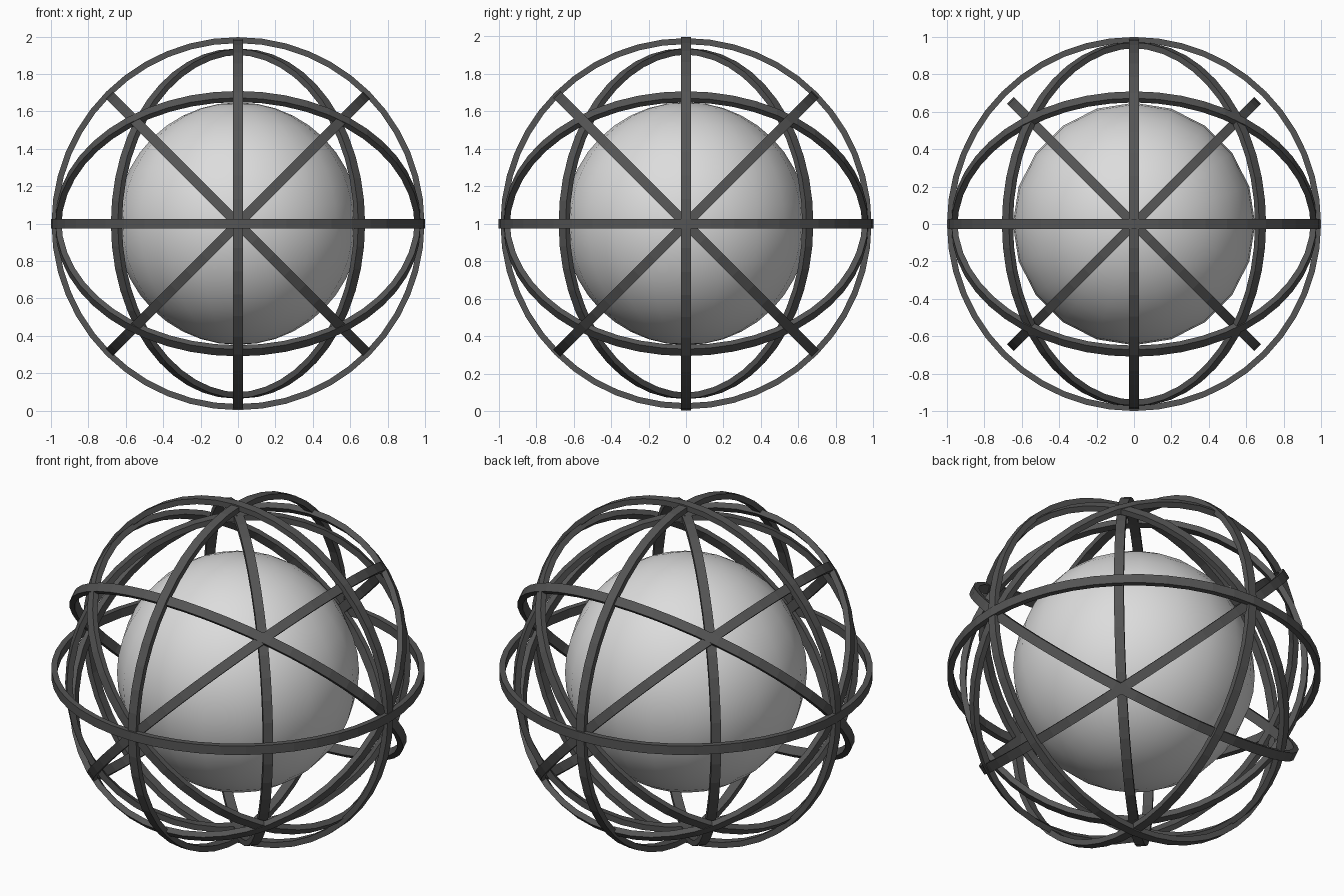
import bpy, bmesh, math
from mathutils import Vector

if "Cube" in bpy.data.objects:
    bpy.data.objects.remove(bpy.data.objects["Cube"])

CENTER = Vector((0, 0, 1))


def material(name, rgb):
    m = bpy.data.materials.new(name)
    m.diffuse_color = (*rgb, 1)
    m.use_nodes = True
    m.node_tree.nodes["Principled BSDF"].inputs["Base Color"].default_value = m.diffuse_color
    return m


dark = material("dark_grey", (0.09, 0.09, 0.09))
light = material("light_grey", (0.72, 0.72, 0.72))


def ring(name, normal, outer, thick=0.032, width=0.052, n=48):
    """Flat band with a rectangular section around the centre."""
    bm = bmesh.new()
    section = [(outer, -width / 2), (outer, width / 2),
               (outer - thick, width / 2), (outer - thick, -width / 2)]
    loops = []
    for i in range(n):
        a = 2 * math.pi * i / n
        loops.append([bm.verts.new((r * math.cos(a), r * math.sin(a), z))
                      for r, z in section])
    for i in range(n):
        p, q = loops[i], loops[(i + 1) % n]
        for k in range(4):
            j = (k + 1) % 4
            bm.faces.new((p[k], q[k], q[j], p[j]))
    bmesh.ops.recalc_face_normals(bm, faces=bm.faces)
    me = bpy.data.meshes.new(name)
    bm.to_mesh(me)
    bm.free()
    me.materials.append(dark)
    ob = bpy.data.objects.new(name, me)
    bpy.context.collection.objects.link(ob)
    ob.location = CENTER
    ob.rotation_euler = Vector(normal).to_track_quat('Z', 'Y').to_euler()
    return ob


# Three rings in the main planes
ring("equator_ring", (0, 0, 1), 1.0)
ring("front_ring", (0, 1, 0), 0.997)
ring("side_ring", (1, 0, 0), 0.99)

# Six diagonal rings, in crossing pairs
for s, tag in ((1, "a"), (-1, "b")):
    ring("upright_diagonal_ring_" + tag, (1, s, 0), 0.935)
    ring("front_tilted_ring_" + tag, (0, 1, s), 0.977)
    ring("side_tilted_ring_" + tag, (1, 0, s), 0.973)

# Inner ball
bpy.ops.mesh.primitive_uv_sphere_add(segments=20, ring_count=20,
                                     radius=0.648, location=CENTER)
ball = bpy.context.object
ball.name = "inner_ball"
ball.data.materials.append(light)
bpy.ops.object.shade_smooth()
